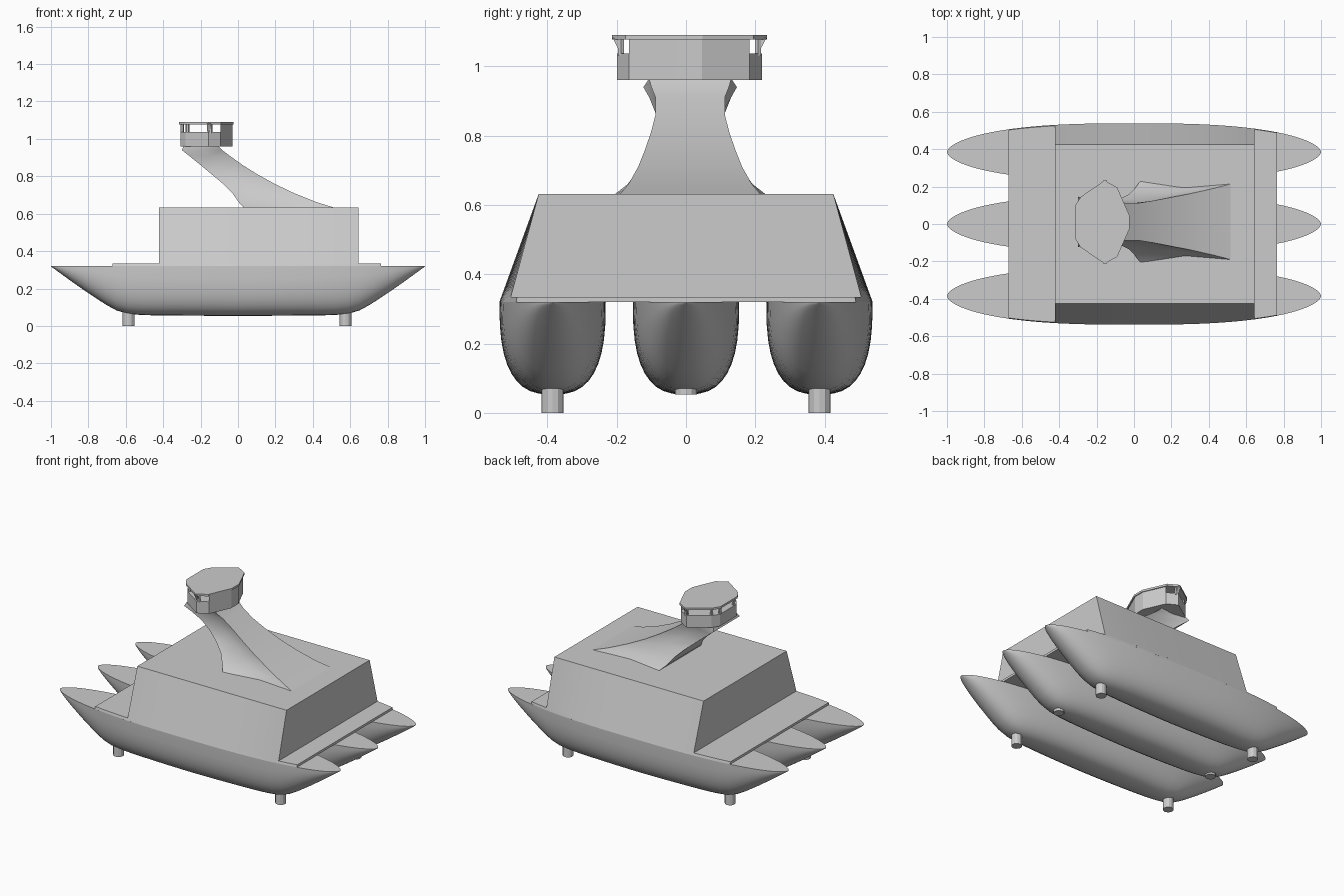
import bpy, bmesh, math

if "Cube" in bpy.data.objects:
    bpy.data.objects.remove(bpy.data.objects["Cube"], do_unlink=True)

grey = bpy.data.materials.new("plain_grey")
grey.use_nodes = True
GREY = (0.6, 0.6, 0.6, 1)
grey.diffuse_color = GREY
grey.node_tree.nodes["Principled BSDF"].inputs["Base Color"].default_value = GREY


def loft(name, rings, smooth=None):
    """Skin a list of equal-length rings and cap both ends."""
    bm = bmesh.new()
    loops = [[bm.verts.new(p) for p in ring] for ring in rings]
    for a, b in zip(loops, loops[1:]):
        for i in range(len(a)):
            j = (i + 1) % len(a)
            bm.faces.new((a[i], a[j], b[j], b[i]))
    bm.faces.new(loops[0])
    bm.faces.new(loops[-1])
    bmesh.ops.remove_doubles(bm, verts=bm.verts, dist=0.0002)
    bmesh.ops.recalc_face_normals(bm, faces=bm.faces)
    mesh = bpy.data.meshes.new(name)
    bm.to_mesh(mesh)
    bm.free()
    mesh.materials.append(grey)
    obj = bpy.data.objects.new(name, mesh)
    bpy.context.collection.objects.link(obj)
    if smooth:
        bpy.ops.object.select_all(action="DESELECT")
        obj.select_set(True)
        bpy.context.view_layer.objects.active = obj
        bpy.ops.object.shade_smooth_by_angle(angle=math.radians(smooth))
    return obj


def prism(name, outline, z0, z1):
    return loft(name, [[(x, y, z) for x, y in outline] for z in (z0, z1)])


def circle(cx, cy, r, n=12):
    return [(cx + r * math.cos(k * math.tau / n), cy + r * math.sin(k * math.tau / n))
            for k in range(n)]


def interp(table, x):
    for (x0, y0), (x1, y1) in zip(table, table[1:]):
        if x <= x1:
            return y0 + (y1 - y0) * (x - x0) / (x1 - x0)
    return table[-1][1]


def spread(a, b, n):
    return [a + (b - a) * i / n for i in range(n + 1)]


# Hulls: shared beam curve and keel line, sections sharpening towards the tips
HULL_Y, HULL_TOP = 0.385, 0.32
KEEL = [(0, 0.053), (0.5, 0.057), (0.6, 0.066), (0.65, 0.083), (0.7, 0.11),
        (0.8, 0.175), (0.9, 0.245), (1, 0.318)]


def beam(x):
    return 0.153 * max(0.0, 1 - abs(x) ** 2.7) ** 0.57 + 0.0005


def hull_ring(x, cy):
    depth = HULL_TOP - interp(KEEL, abs(x))
    power = 0.74 + 0.22 * abs(x) ** 2
    ring = []
    for k in range(21):
        a = math.pi * k / 20
        c, s = math.cos(a), math.sin(a)
        ring.append((x, cy + beam(x) * math.copysign(abs(c) ** power, c),
                     HULL_TOP - depth * abs(s) ** power))
    return ring


for label, cy in (("right", -HULL_Y), ("centre", 0), ("left", HULL_Y)):
    xs = [math.sin(t) for t in spread(-math.pi / 2, math.pi / 2, 40)]
    loft(label + "_hull", [hull_ring(x, cy) for x in xs], smooth=40)
    # Support pods under each hull, the centre ones flush with the keel
    for end, px in (("bow", -0.585), ("stern", 0.575)):
        prism(f"{label}_{end}_pod", circle(px, cy, 0.032), 0.0 if cy else 0.053, 0.115)


# Deck slab and cabin block share the sloping outer side
ROOF_Z, ROOF_Y = 0.632, 0.425


def side(x, z):
    foot = HULL_Y + beam(x)
    return foot + (ROOF_Y - foot) * (z - HULL_TOP) / (ROOF_Z - HULL_TOP)


def block(name, x0, x1, z0, z1):
    loft(name, [[(x, -side(x, z0), z0), (x, side(x, z0), z0),
                 (x, side(x, z1), z1), (x, -side(x, z1), z1)]
                for x in spread(x0, x1, 24)], smooth=30)


block("deck", -0.67, 0.765, HULL_TOP, 0.335)
block("cabin_block", -0.423, 0.645, 0.335, ROOF_Z)

# Tower neck: z, forward x, aft x, forward half width, aft half width
NECK = [(0.625, 0.04, 0.54, 0.225, 0.208), (0.66, 0.005, 0.425, 0.18, 0.178),
        (0.71, -0.03, 0.3, 0.145, 0.15), (0.76, -0.08, 0.195, 0.12, 0.13),
        (0.81, -0.14, 0.105, 0.1, 0.113), (0.86, -0.2, 0.025, 0.098, 0.1),
        (0.91, -0.262, -0.045, 0.118, 0.1), (0.94, -0.3, -0.085, 0.135, 0.112),
        (0.962, -0.29, -0.105, 0.12, 0.118)]
rings = []
for z, xf, xa, wf, wa in NECK:
    xm, wm = (xf + xa) / 2, min(wf, wa) * 0.9
    cy = 0.012
    rings.append([(xf, cy - wf, z), (xm, cy - wm, z), (xa, cy - wa, z),
                  (xa, cy + wa, z), (xm, cy + wm, z), (xf, cy + wf, z)])
loft("tower_neck", rings, smooth=35)

# Bridge: forward half with open windows, aft half solid, overhanging roof
BRIDGE_Y = 0.01
EAVES = [(-0.025, 0.038), (-0.09, 0.185), (-0.157, 0.223), (-0.285, 0.135), (-0.315, 0.088)]
WALL = [(-0.155 + (x + 0.155) * 0.96, y * 0.94) for x, y in EAVES]


def mirrored(half):
    return ([(x, BRIDGE_Y + y) for x, y in half]
            + [(x, BRIDGE_Y - y) for x, y in reversed(half)])


prism("bridge_lower_wall", mirrored(WALL), 0.96, 1.037)
prism("bridge_roof", mirrored(EAVES), 1.077, 1.09)
prism("bridge_aft_wall", mirrored(WALL[:2]), 1.03, 1.08)
for sgn, label in ((1, "left"), (-1, "right")):
    for place, (x, y) in zip(("side", "quarter", "front"), WALL[2:]):
        prism(f"{label}_{place}_post",
              circle(x + 0.01, BRIDGE_Y + sgn * (y - 0.012), 0.01, 6), 1.03, 1.08)
    # Small wing bracket under the eaves
    y0, y1 = BRIDGE_Y + sgn * 0.2, BRIDGE_Y + sgn * 0.222
    loft(label + "_wing_bracket",
         [[(x, y0, 1.04), (x, y1, 1.082), (x, y0, 1.082)] for x in (-0.165, -0.145)])
